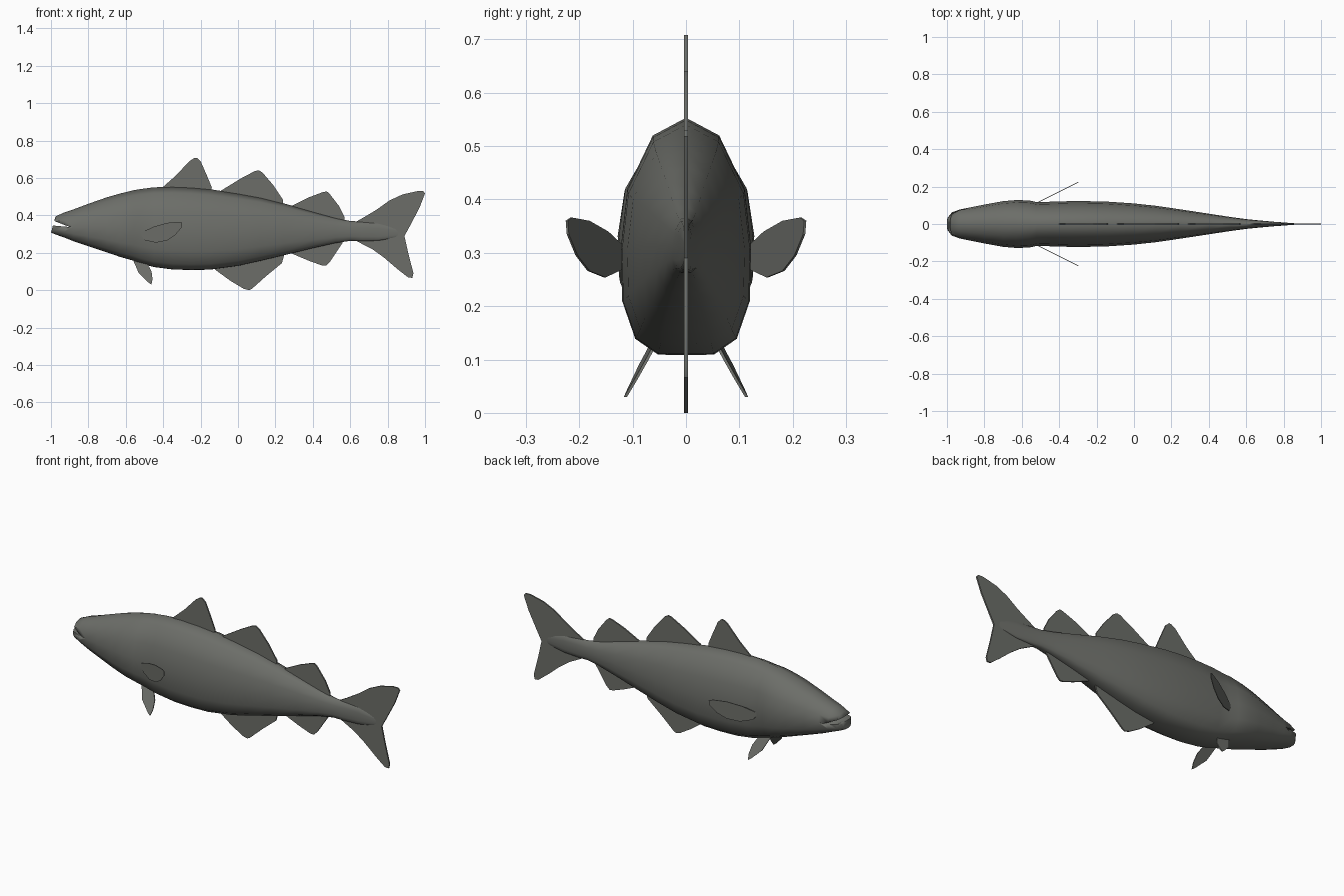
import bpy, bmesh, math

if "Cube" in bpy.data.objects:
    bpy.data.objects.remove(bpy.data.objects["Cube"])

skin = bpy.data.materials.new("grey green skin")
skin.diffuse_color = (0.15, 0.155, 0.14, 1)
skin.use_nodes = True
skin.node_tree.nodes["Principled BSDF"].inputs["Base Color"].default_value = skin.diffuse_color


def make(name, verts, faces, angle=60):
    bm = bmesh.new()
    vs = [bm.verts.new(v) for v in verts]
    for f in faces:
        bm.faces.new([vs[i] for i in f])
    bmesh.ops.recalc_face_normals(bm, faces=bm.faces)
    me = bpy.data.meshes.new(name)
    bm.to_mesh(me)
    bm.free()
    me.materials.append(skin)
    ob = bpy.data.objects.new(name, me)
    bpy.context.collection.objects.link(ob)
    bpy.ops.object.select_all(action='DESELECT')
    ob.select_set(True)
    bpy.context.view_layer.objects.active = ob
    bpy.ops.object.shade_smooth_by_angle(angle=math.radians(angle))
    return ob


def plate(name, outline, place, half=0.003):
    """Thin fin: outline points (x, z) placed in space, given thickness along y."""
    n = len(outline)
    verts = []
    for s in (-half, half):
        for x, z in outline:
            px, py, pz = place(x, z)
            verts.append((px, py + s, pz))
    faces = [list(range(n)), list(range(2 * n - 1, n - 1, -1))]
    faces += [[i, (i + 1) % n, n + (i + 1) % n, n + i] for i in range(n)]
    return make(name, verts, faces, 30)


# Body: rings of (x, top, bottom, half width)
rings = [(-1.0, .380, .308, .035), (-.975, .395, .298, .062), (-.93, .415, .282, .078),
         (-.88, .432, .262, .088), (-.8, .462, .235, .104), (-.7, .497, .202, .122),
         (-.63, .517, .178, .128), (-.56, .534, .158, .126), (-.52, .541, .143, .117),
         (-.45, .55, .124, .119), (-.35, .553, .111, .122), (-.25, .549, .108, .122),
         (-.15, .54, .110, .120), (0, .517, .130, .110), (.12, .495, .157, .097),
         (.25, .463, .188, .078), (.4, .42, .225, .055), (.52, .387, .252, .037),
         (.6, .37, .264, .026), (.66, .367, .262, .020), (.75, .36, .265, .012),
         (.87, .33, .285, .003)]
half = [(0, 1), (.51, .925), (.9, .70), (1, .455), (.98, .23), (.78, .07), (.43, .003), (0, 0)]
section = half + [(-w, f) for w, f in half[-2:0:-1]]
n = len(section)
verts = []
for i, (x, t, b, w) in enumerate(rings):
    for k, f in section:
        verts.append((x + (.02 * f if i == 0 else 0), k * w, b + f * (t - b)))
faces = [list(range(n)), list(range(len(verts) - n, len(verts)))]
for r in range(len(rings) - 1):
    for i in range(n):
        j = (i + 1) % n
        faces.append([r * n + i, r * n + j, (r + 1) * n + j, (r + 1) * n + i])
body = make("body", verts, faces)

# Open mouth: wedge cut through the snout
wedge = plate("mouth_cutter", [(-1.06, .40), (-.9, .338), (-1.06, .352)],
              lambda x, z: (x, 0, z), .2)
mod = body.modifiers.new("mouth", 'BOOLEAN')
mod.operation = 'DIFFERENCE'
mod.solver = 'EXACT'
mod.object = wedge
bpy.context.view_layer.objects.active = body
bpy.ops.object.modifier_apply(modifier="mouth")
bpy.data.objects.remove(wedge)

# Fins on the centre line
middle_fins = {
    "first_dorsal_fin": [(-.40, .54), (-.40, .553), (-.33, .615), (-.26, .69), (-.235, .706), (-.22, .708),
                         (-.20, .69), (-.165, .61), (-.14, .55), (-.145, .53)],
    "second_dorsal_fin": [(-.09, .51), (-.09, .533), (.02, .60), (.09, .637), (.11, .641), (.13, .63),
                          (.19, .56), (.24, .485), (.24, .45)],
    "third_dorsal_fin": [(.29, .43), (.29, .452), (.38, .497), (.455, .525), (.475, .528), (.49, .515),
                         (.54, .45), (.57, .39), (.57, .36)],
    "first_anal_fin": [(-.13, .13), (-.12, .108), (-.04, .05), (.03, .008), (.06, 0), (.075, .008),
                       (.15, .075), (.235, .145), (.25, .20)],
    "second_anal_fin": [(.29, .22), (.29, .195), (.38, .157), (.45, .132), (.47, .131), (.49, .15),
                        (.56, .255), (.55, .28)],
    "tail_fin": [(.62, .36), (.67, .388), (.74, .43), (.81, .48), (.88, .512), (.96, .53), (.99, .53),
                 (1.0, .518), (.97, .44), (.92, .345), (.89, .29), (.91, .20), (.938, .09), (.932, .066),
                 (.91, .068), (.85, .115), (.78, .175), (.72, .218), (.62, .27)],
}
for name, outline in middle_fins.items():
    plate(name, outline, lambda x, z: (x, 0, z), .004)

# Paired fins, mirrored left and right
pectoral = [(-.525, .305), (-.45, .34), (-.38, .36), (-.315, .366), (-.298, .36), (-.302, .335),
            (-.335, .295), (-.38, .266), (-.44, .254), (-.50, .268)]
pelvic = [(-.565, .17), (-.53, .09), (-.48, .042), (-.463, .03), (-.457, .06), (-.462, .10), (-.50, .17)]
for side, label in ((-1, "near"), (1, "far")):
    plate(label + "_pectoral_fin", pectoral,
          lambda x, z: (x, side * (.115 + .5 * (x + .515)), z), .002)
    plate(label + "_pelvic_fin", pelvic,
          lambda x, z: (x, side * (.062 + .58 * (.12 - z) - .1 * (x + .47)), z), .003)
